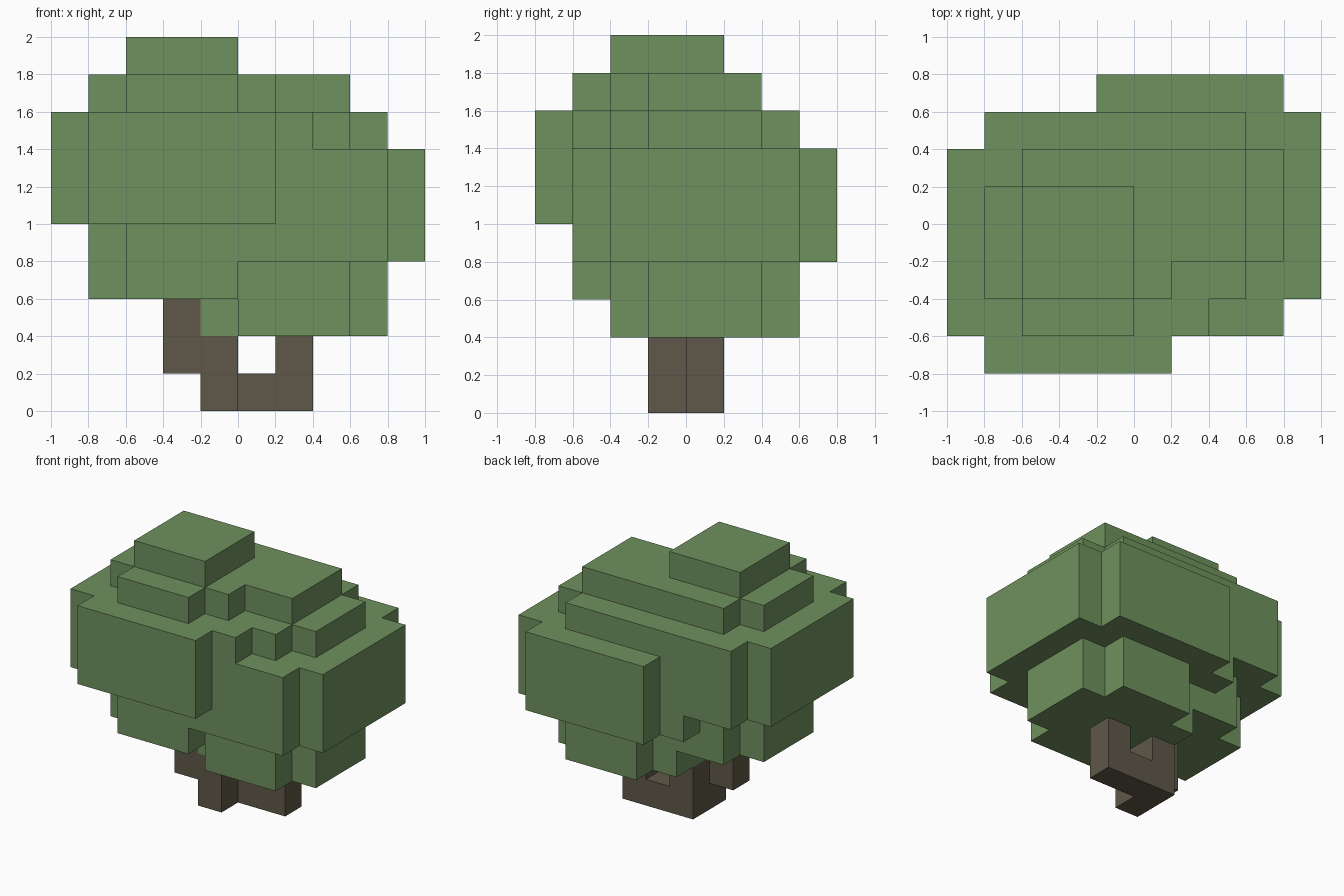
import bpy
import bmesh
import math
from mathutils import Vector

UNIT = 0.2  # edge length of one block

cube = bpy.data.objects.get("Cube")
if cube:
    bpy.data.objects.remove(cube, do_unlink=True)


def make_material(name, rgb):
    mat = bpy.data.materials.new(name)
    mat.use_nodes = True
    mat.diffuse_color = (*rgb, 1)
    mat.node_tree.nodes["Principled BSDF"].inputs["Base Color"].default_value = (*rgb, 1)
    return mat


def box(x, y, z):
    """Set of block cells filling three half-open ranges."""
    return {(i, j, k) for i in range(*x) for j in range(*y) for k in range(*z)}


def leaf_ball(cx, cy, base):
    """Stack of square layers, the wider ones with their corners cut off."""
    cells = set()
    for k, r in enumerate((2, 2, 3, 3, 3, 2, 1)):
        layer = box((cx - r, cx + r + 1), (cy - r, cy + r + 1), (base + k, base + k + 1))
        if r > 1:
            layer = {c for c in layer if abs(c[0] - cx) + abs(c[1] - cy) < 2 * r}
        cells |= layer
    return cells


def build_blocks(name, cells, mat):
    """Outer skin of the cells, with flat areas merged."""
    bm = bmesh.new()
    corners = {}

    def vert(p):
        key = tuple(round(v) for v in p)
        if key not in corners:
            corners[key] = bm.verts.new(Vector(key) * UNIT)
        return corners[key]

    for cell in sorted(cells):
        for axis in range(3):
            for side in (0, 1):
                step = Vector((0, 0, 0))
                step[axis] = 2 * side - 1
                if tuple(int(v) for v in Vector(cell) + step) in cells:
                    continue
                u, v = Vector((0, 0, 0)), Vector((0, 0, 0))
                u[(axis + 1) % 3] = v[(axis + 2) % 3] = 1
                start = Vector(cell)
                start[axis] += side
                quad = [start, start + u, start + u + v, start + v]
                bm.faces.new([vert(p) for p in (quad if side else quad[::-1])])
    bmesh.ops.dissolve_limit(bm, angle_limit=math.radians(1),
                             verts=bm.verts, edges=bm.edges)
    mesh = bpy.data.meshes.new(name)
    bm.to_mesh(mesh)
    bm.free()
    mesh.materials.append(mat)
    obj = bpy.data.objects.new(name, mesh)
    bpy.context.collection.objects.link(obj)
    return obj


leaf_green = make_material("leaf_green", (0.159, 0.283, 0.112))
bark_brown = make_material("bark_brown", (0.114, 0.098, 0.065))

# Canopy: two merged leaf balls, the left-hand one a block higher
build_blocks("canopy", leaf_ball(-2, -1, 3) | leaf_ball(1, 0, 2), leaf_green)

# Trunk: stem, foot leading to a side branch, and a raised front branch
stem = box((-1, 0), (-1, 1), (0, 2))
foot = box((0, 2), (0, 1), (0, 1))
side_branch = box((1, 2), (0, 1), (0, 2))
raised_branch = box((-2, -1), (-1, 0), (1, 3))
build_blocks("trunk", stem | foot | side_branch | raised_branch, bark_brown)
